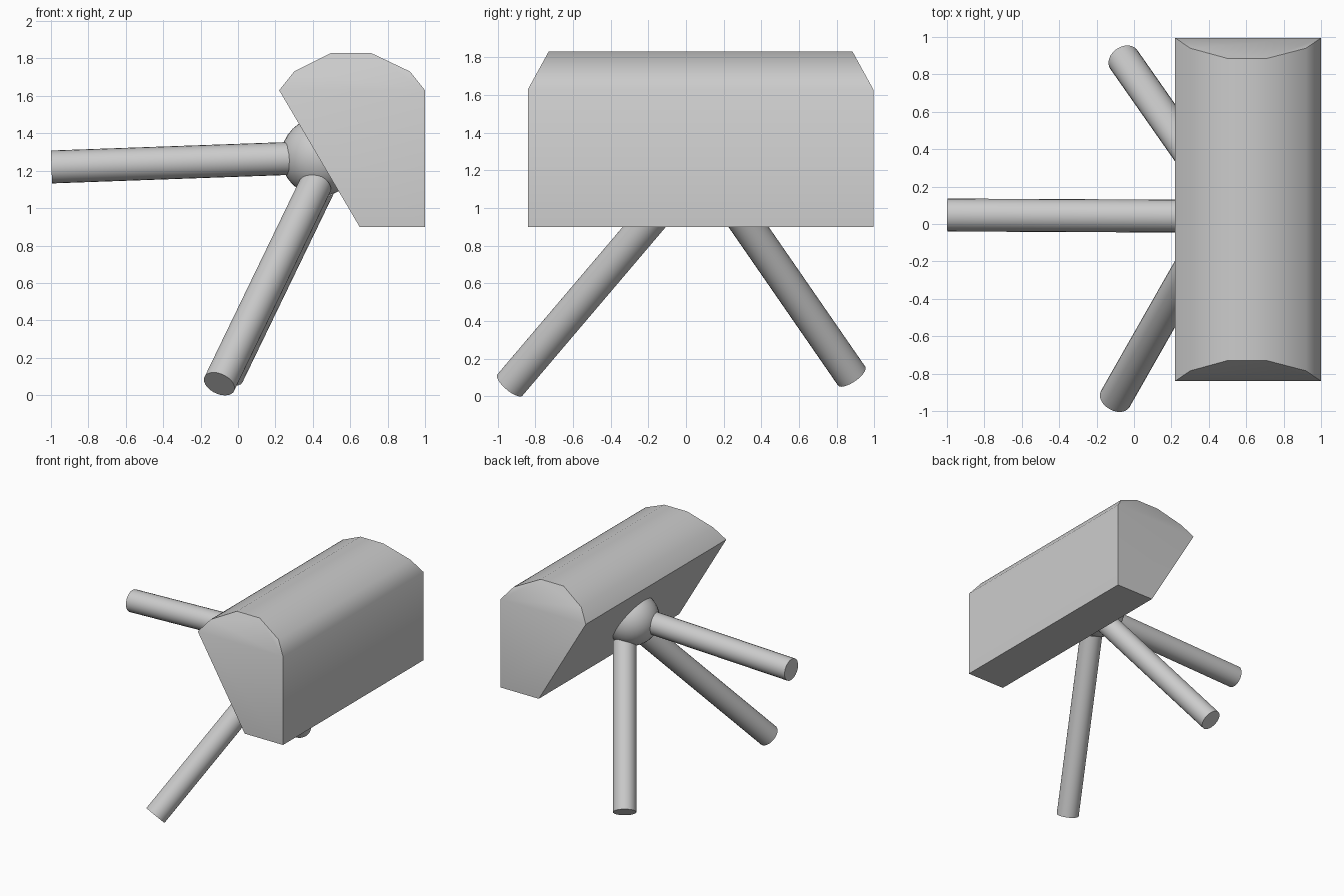
import bpy, bmesh, math
from mathutils import Vector

if "Cube" in bpy.data.objects:
    bpy.data.objects.remove(bpy.data.objects["Cube"])


def smooth(obj):
    bpy.ops.object.select_all(action='DESELECT')
    obj.select_set(True)
    bpy.context.view_layer.objects.active = obj
    bpy.ops.object.shade_smooth_by_angle(angle=math.radians(42))


# Body: arched profile swept along y, its ends leaning inward above the shoulder
SHOULDER, SLOPE = 1.63, 0.55
PROFILE = [(0.22, SHOULDER), (0.30, 1.73), (0.50, 1.83), (0.71, 1.83),
           (0.92, 1.73), (1.00, SHOULDER), (1.00, 0.90), (0.65, 0.90)]
bm = bmesh.new()
rings = []
for y_end, inward in ((-0.84, 1), (0.995, -1)):
    ring = [bm.verts.new((x, y_end + inward * SLOPE * max(0, z - SHOULDER), z))
            for x, z in PROFILE]
    bm.faces.new(ring[:6])                              # leaning cap
    bm.faces.new((ring[0], ring[5], ring[6], ring[7]))  # upright cap
    rings.append(ring)
front, back = rings
for i in range(len(PROFILE)):
    j = (i + 1) % len(PROFILE)
    bm.faces.new((front[i], front[j], back[j], back[i]))
bmesh.ops.recalc_face_normals(bm, faces=bm.faces)
mesh = bpy.data.meshes.new("body")
bm.to_mesh(mesh)
bm.free()
body = bpy.data.objects.new("body", mesh)
bpy.context.collection.objects.link(body)
smooth(body)

# Ball joint half sunk into the slanted face
bpy.ops.mesh.primitive_uv_sphere_add(segments=32, ring_count=16, radius=0.21,
                                     location=(0.44, 0.08, 1.275))
bpy.context.object.name = "ball_joint"
smooth(bpy.context.object)


# Round legs spreading from the joint
def leg(name, foot, top, radius=0.088):
    a, b = Vector(foot), Vector(top)
    bpy.ops.mesh.primitive_cylinder_add(
        vertices=24, radius=radius, depth=(b - a).length, location=(a + b) / 2,
        rotation=(b - a).to_track_quat('Z', 'Y').to_euler())
    obj = bpy.context.object
    obj.name = name
    smooth(obj)


leg("front_leg", (-0.10, -0.935, 0.06), (0.415, -0.03, 1.125))
leg("back_leg", (-0.055, 0.88, 0.107), (0.435, 0.18, 1.12))
leg("side_leg", (-0.997, 0.048, 1.22), (0.32, 0.042, 1.267))
